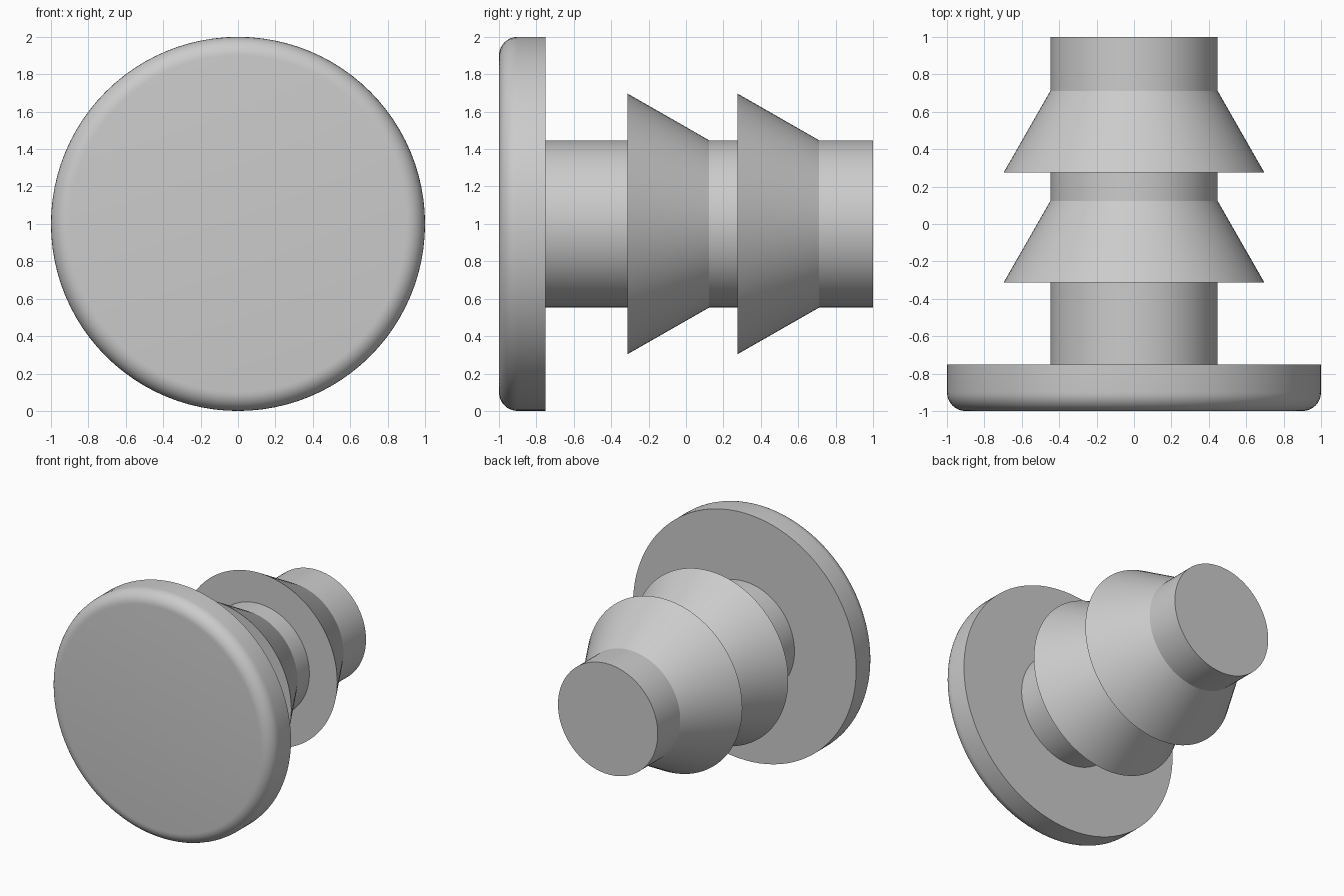
import bpy
import math

if "Cube" in bpy.data.objects:
    bpy.data.objects.remove(bpy.data.objects["Cube"], do_unlink=True)

SIDES = 96
AXIS_Z = 1.0
STEM_R = 0.447

grey = bpy.data.materials.new("light_grey_plastic")
grey.use_nodes = True
colour = (0.6, 0.6, 0.6, 1)
grey.diffuse_color = colour
grey.node_tree.nodes["Principled BSDF"].inputs["Base Color"].default_value = colour


def lathe(name, profile, ring=False):
    """Turn (radius, y) points, listed front to back, about the y axis."""
    verts, faces = [], []
    for radius, y in profile:
        for i in range(SIDES):
            a = 2 * math.pi * i / SIDES
            verts.append((radius * math.cos(a), y, AXIS_Z + radius * math.sin(a)))
    count = len(profile)
    for k in range(count if ring else count - 1):
        p, q = k * SIDES, (k + 1) % count * SIDES
        for i in range(SIDES):
            j = (i + 1) % SIDES
            faces.append((p + i, q + i, q + j, p + j))
    if not ring:
        faces.append(tuple(range(SIDES)))
        faces.append(tuple(reversed(range((count - 1) * SIDES, count * SIDES))))
    mesh = bpy.data.meshes.new(name)
    mesh.from_pydata(verts, [], faces)
    mesh.materials.append(grey)
    obj = bpy.data.objects.new(name, mesh)
    bpy.context.collection.objects.link(obj)
    bpy.ops.object.select_all(action="DESELECT")
    obj.select_set(True)
    bpy.context.view_layer.objects.active = obj
    bpy.ops.object.shade_smooth_by_angle(angle=math.radians(25))
    return obj


# Round head with a rolled front rim
ROUND, STEPS = 0.1, 8
rim = []
for s in range(STEPS + 1):
    a = math.pi / 2 * s / STEPS
    rim.append((1 - ROUND + ROUND * math.sin(a), -1 + ROUND - ROUND * math.cos(a)))
lathe("head", rim + [(1.0, -0.75)])

# Straight stem, rooted inside the head
lathe("stem", [(STEM_R, -0.8), (STEM_R, 1.0)])

# Two conical barbs that grip behind the panel
for name, y in (("front_barb", -0.313), ("rear_barb", 0.275)):
    inner = STEM_R - 0.03
    lathe(name, [(inner, y), (0.697, y), (STEM_R, y + 0.437), (inner, y + 0.437)], ring=True)
